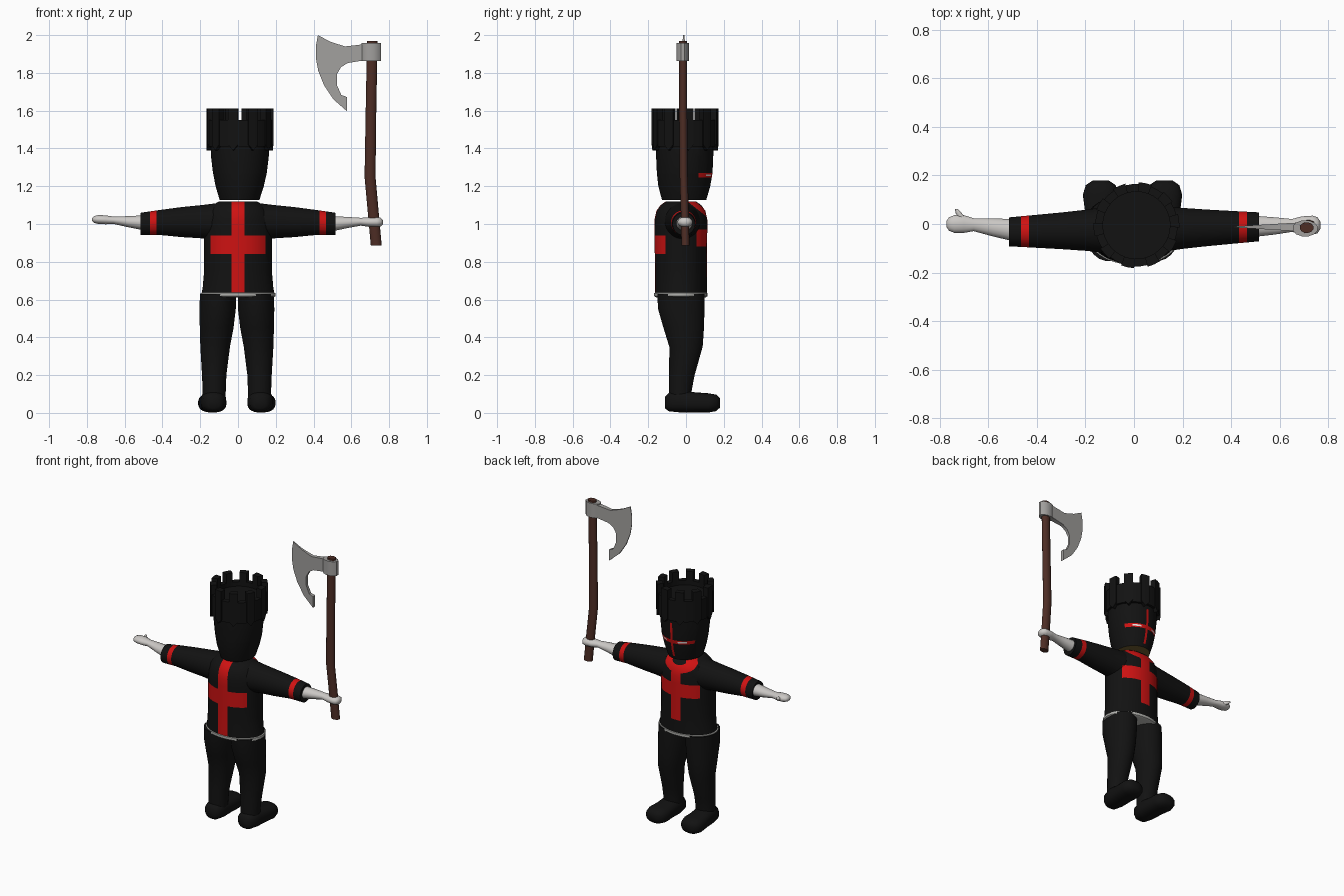
import bpy, bmesh, math
from mathutils import Vector


def mat(name, r, g, b):
    m = bpy.data.materials.new(name)
    m.diffuse_color = (r, g, b, 1)
    return m


BLACK = mat("black cloth", .006, .006, .006)
RED = mat("red", .62, .006, .006)
SKIN = mat("pale grey skin", .6, .58, .56)
BELT = mat("belt grey", .42, .42, .40)
STEEL = mat("steel", .36, .35, .34)
WOOD = mat("brown wood", .075, .026, .018)
OLIVE = mat("olive lining", .16, .11, .03)
WHITE = mat("white", .85, .85, .85)


def loft(bm, rings, axis='z', n=24, p=1.0):
    """Rings are (t, cu, cv, ru, rv) along an axis; p < 1 makes them boxier."""
    loops = []
    for t, cu, cv, ru, rv in rings:
        loop = []
        for i in range(n):
            a = 2 * math.pi * (i + .5) / n
            c, s = math.cos(a), math.sin(a)
            u = cu + ru * math.copysign(abs(c) ** p, c)
            v = cv + rv * math.copysign(abs(s) ** p, s)
            co = {'z': (u, v, t), 'x': (t, u, v), 'y': (u, t, v)}[axis]
            loop.append(bm.verts.new(co))
        loops.append(loop)
    for a, b in zip(loops, loops[1:]):
        for i in range(n):
            j = (i + 1) % n
            bm.faces.new((a[i], a[j], b[j], b[i]))
    bm.faces.new(loops[0])
    bm.faces.new(loops[-1])


def cut(bm, co, no):
    bmesh.ops.bisect_plane(bm, geom=bm.verts[:] + bm.edges[:] + bm.faces[:],
                           dist=1e-5, plane_co=co, plane_no=no)


def finish(bm, name, mats, rule=None, angle=40):
    bmesh.ops.recalc_face_normals(bm, faces=bm.faces)
    if rule:
        for f in bm.faces:
            f.material_index = rule(f.calc_center_median(), f)
    me = bpy.data.meshes.new(name)
    bm.to_mesh(me)
    bm.free()
    for m in mats:
        me.materials.append(m)
    ob = bpy.data.objects.new(name, me)
    bpy.context.collection.objects.link(ob)
    bpy.ops.object.select_all(action='DESELECT')
    ob.select_set(True)
    bpy.context.view_layer.objects.active = ob
    bpy.ops.object.shade_smooth_by_angle(angle=math.radians(angle))
    return ob


# Tunic: torso and sleeves, with painted crosses, collar band and arm bands
bm = bmesh.new()
loft(bm, [(.62, 0, -.027, .196, .138), (.66, 0, -.027, .188, .138), (.75, 0, -.027, .180, .138),
          (.95, 0, -.027, .180, .140), (1.02, 0, -.027, .178, .141), (1.07, 0, -.027, .16, .13),
          (1.10, 0, -.027, .135, .108), (1.12, 0, -.027, .10, .08)], n=36)
half = [(.515, 1.0, .06, .06), (.42, 1.008, .067, .066), (.3, 1.01, .076, .08),
        (.2, 1.012, .085, .088), (.12, 1.012, .095, .098)]
sleeve = [(-x, -.022 - .02 * x, z, ry, rz) for x, z, ry, rz in half]
sleeve += [(x, -.022 + .02 * x, z, ry, rz) for x, z, ry, rz in reversed(half)]
loft(bm, sleeve, 'x')
for x in (.035, .145, .2, .432, .465):
    for s in (-1, 1):
        cut(bm, (s * x, 0, 0), (1, 0, 0))
for z in (.72, .84, .88, .94, .97):
    cut(bm, (0, 0, z), (0, 0, 1))
for d in (1.126, 1.158):
    cut(bm, (0, 0, d), (0, .8, 1))


def tunic_rule(c, f):
    x = abs(c.x)
    if .432 < x < .465:
        return 1
    if c.y < -.03:
        return int(x < .035 and c.z < 1.119 or x < .145 and .84 < c.z < .94)
    if x < .2 and c.z > 1 and 1.126 < c.z + .8 * c.y < 1.158:
        return 1
    return int(x < .035 and .72 < c.z and c.z + .8 * c.y < 1.158
               or x < .145 and .88 < c.z < .97)


finish(bm, "tunic", [BLACK, RED], tunic_rule)

# Belt
bm = bmesh.new()
loft(bm, [(.612, 0, -.027, .190, .132), (.618, 0, -.027, .200, .142),
          (.634, 0, -.027, .199, .142), (.640, 0, -.027, .188, .132)], n=36)
finish(bm, "belt", [BELT])

# Legs and boots
for s, side in ((-1, "left"), (1, "right")):
    def place(rings, axis):
        return [(r[0], s * r[1] - .006) + r[2:] for r in rings]
    bm = bmesh.new()
    loft(bm, place([(.05, .122, -.03, .06, .06), (.12, .12, -.03, .062, .061),
                    (.2, .12, -.022, .065, .068), (.35, .115, 0, .079, .089),
                    (.45, .107, -.012, .090, .108), (.55, .102, -.025, .097, .124),
                    (.63, .1, -.027, .096, .126)], 'z'))
    finish(bm, side + "_leg", [BLACK])
    bm = bmesh.new()
    loft(bm, place([(-.11, .122, .055, .030, .032), (-.09, .123, .058, .055, .05),
                    (-.03, .124, .062, .068, .06), (.05, .127, .056, .069, .053),
                    (.12, .13, .053, .075, .051), (.16, .131, .053, .062, .044),
                    (.18, .131, .053, .032, .025)], 'y'), 'y', p=.8)
    finish(bm, side + "_boot", [BLACK], angle=60)

# Forearms and hands
bm = bmesh.new()
loft(bm, [(-.48, -.028, 1.005, .048, .043), (-.58, -.014, 1.012, .038, .030),
          (-.66, -.003, 1.02, .027, .020), (-.70, 0, 1.022, .037, .024),
          (-.74, 0, 1.024, .037, .024), (-.762, 0, 1.024, .028, .018),
          (-.772, 0, 1.024, .012, .008)], 'x', 16)
loft(bm, [(.02, -.705, 1.022, .016, .014), (.045, -.722, 1.026, .013, .012),
          (.062, -.732, 1.028, .006, .006)], 'y', 10)
finish(bm, "open_hand_arm", [SKIN], angle=60)
bm = bmesh.new()
loft(bm, [(.48, -.01, 1.0, .046, .043), (.58, -.008, 1.008, .036, .030),
          (.65, -.006, 1.012, .027, .021), (.69, -.005, 1.01, .037, .025),
          (.735, -.005, 1.01, .04, .028), (.755, -.005, 1.01, .034, .024),
          (.767, -.005, 1.01, .016, .012)], 'x', 16)
finish(bm, "gripping_hand_arm", [SKIN], angle=60)

# Helmet with painted face cross and eye slits
bm = bmesh.new()
loft(bm, [(1.128, .008, -.01, .106, .118), (1.20, .009, -.009, .128, .138),
          (1.27, .01, -.007, .143, .148), (1.36, .01, -.007, .154, .152),
          (1.42, .01, -.006, .156, .155)], n=32)
for z in (1.15, 1.246, 1.253, 1.263, 1.27, 1.385):
    cut(bm, (0, 0, z), (0, 0, 1))
for x in (.002, .018):
    cut(bm, (x, 0, 0), (1, 0, 0))
for y in (.065, .105):
    cut(bm, (0, y, 0), (0, 1, 0))


def face_rule(c, f):
    if f.normal.z < -.9:
        return 2
    if c.y < .065:
        return 0
    if .002 < c.x < .018 and 1.15 < c.z < 1.385:
        return 1
    if 1.253 < c.z < 1.263 and .105 < c.y < .128:
        return 3
    return int(1.246 < c.z < 1.27)


finish(bm, "helmet", [BLACK, RED, OLIVE, WHITE], face_rule)


# Tower crown: wall, floor, pointed corbels and battlements
def sector(bm, angles, r0, r1, bottoms, top):
    cols = []
    for a, zb in zip(angles, bottoms):
        c, s = math.cos(a), math.sin(a)
        cols.append([bm.verts.new((.01 + r * c, -.005 + r * s, z))
                     for r, z in ((r0, zb), (r1, zb), (r1, top), (r0, top))])
    for a, b in zip(cols, cols[1:]):
        for i in range(4):
            j = (i + 1) % 4
            bm.faces.new((a[i], a[j], b[j], b[i]))
    bm.faces.new(cols[0])
    bm.faces.new(cols[-1])


bm = bmesh.new()
loft(bm, [(1.41, .01, -.005, .168, .168), (1.52, .01, -.005, .168, .168)], n=40)
for k in range(10):
    a = math.radians(36 * k + 6)
    w = math.radians(9)
    sector(bm, (a - w, a, a + w), .138, .177, (1.42, 1.39, 1.42), 1.612)
    sector(bm, (a + w, a + 2 * w, a + 3 * w), .138, .170, (1.41, 1.41, 1.41), 1.55)
finish(bm, "tower_crown", [BLACK], angle=25)

# Axe handle
bm = bmesh.new()
loft(bm, [(.885, .732, -.003, .030, .022), (1.05, .717, -.006, .030, .022),
          (1.25, .699, -.012, .030, .022), (1.6, .704, -.015, .029, .022),
          (1.97, .711, -.015, .029, .022)], n=12)
finish(bm, "axe_handle", [WOOD])

# Axe head: socket and tapered bearded blade
bm = bmesh.new()
loft(bm, [(1.862, .705, -.018, .053, .034), (1.958, .705, -.018, .053, .034)], n=12)
outline = [(.423, 2.0), (.412, 1.94), (.412, 1.88), (.425, 1.81), (.455, 1.735), (.505, 1.66),
           (.577, 1.597), (.577, 1.672), (.547, 1.683), (.524, 1.735), (.524, 1.793),
           (.545, 1.83), (.58, 1.852), (.67, 1.867), (.67, 1.952), (.566, 1.94), (.487, 1.966)]
sides = [[bm.verts.new((x, -.012 + s * (.002 + .06 * (x - .41)), z)) for x, z in outline]
         for s in (-1, 1)]
for i in range(len(outline)):
    j = (i + 1) % len(outline)
    bm.faces.new((sides[0][i], sides[0][j], sides[1][j], sides[1][i]))
for loop in sides:
    bm.faces.new(loop)
finish(bm, "axe_head", [STEEL], angle=35)
